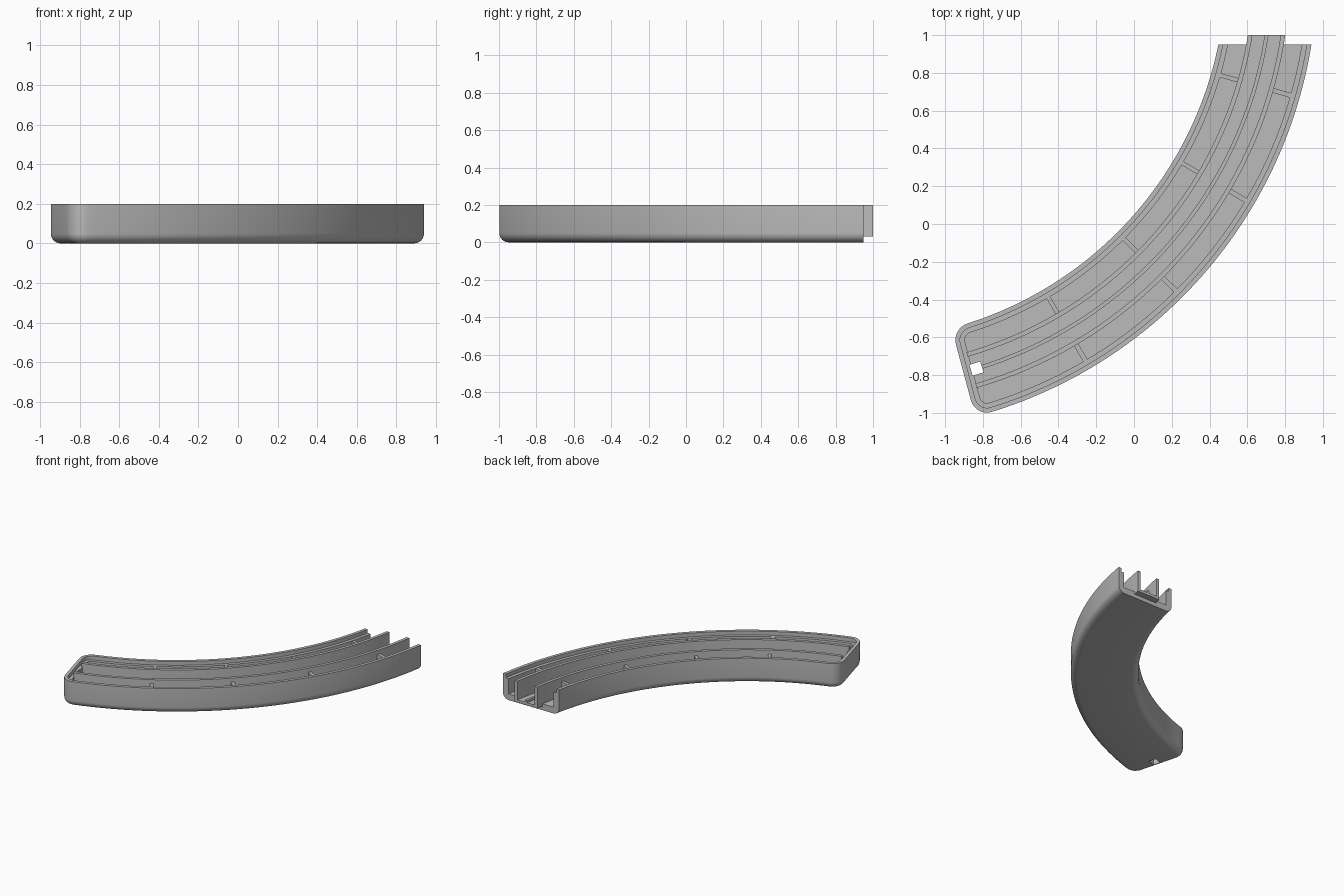
import bpy, bmesh
from math import radians, sin, cos, pi

if "Cube" in bpy.data.objects:
    bpy.data.objects.remove(bpy.data.objects["Cube"], do_unlink=True)

# Bend of the channel: centre, radii, closed end and heights
CX, CY = -1.473, 1.341
R_IN, R_OUT = 1.959, 2.444
R_MID = (R_IN + R_OUT) / 2
A_END, A_OPEN = radians(-75), radians(-5)
TOP, FLOOR, LEDGE = 0.2, 0.05, 0.17
RIM, WALL, FILLET, CORNER = 0.025, 0.05, 0.05, 0.09
CUT_Y = 0.95

grey = bpy.data.materials.new("plastic_grey")
grey.use_nodes = True
grey.diffuse_color = (0.5, 0.5, 0.5, 1)
grey.node_tree.nodes["Principled BSDF"].inputs["Base Color"].default_value = grey.diffuse_color


def bend(s, r):
    """Point at radius r, a distance s along the arc from the closed end."""
    a = A_END + s / r
    return CX + r * cos(a), CY + r * sin(a)


def finish(bm, name, cut_y=None):
    """Trim at the open end, close the cut and make the object."""
    if cut_y is not None:
        geom = bm.verts[:] + bm.edges[:] + bm.faces[:]
        bmesh.ops.bisect_plane(bm, geom=geom, plane_co=(0, cut_y, 0),
                               plane_no=(0, 1, 0), clear_outer=True)
        rim = [e for e in bm.edges if e.is_boundary]
        if rim:
            bmesh.ops.contextual_create(bm, geom=rim)
    bmesh.ops.recalc_face_normals(bm, faces=bm.faces)
    mesh = bpy.data.meshes.new(name)
    bm.to_mesh(mesh)
    bm.free()
    mesh.materials.append(grey)
    ob = bpy.data.objects.new(name, mesh)
    bpy.context.collection.objects.link(ob)
    return ob


def smooth(ob):
    bpy.ops.object.select_all(action='DESELECT')
    ob.select_set(True)
    bpy.context.view_layer.objects.active = ob
    bpy.ops.object.shade_smooth_by_angle(angle=radians(30))


def outline(inset, n=56, k=8):
    """U-shaped plan outline with rounded corners, moved inwards by inset."""
    rc = max(CORNER - inset, 0.01)
    lo, hi = R_IN + inset, R_OUT - inset
    start = inset + rc
    halves = []
    for r, side in ((lo, 1), (hi, -1)):
        length = (A_OPEN - A_END) * r
        half = [bend(length + (start - length) * i / n, r) for i in range(n)]
        for i in range(k + 1):
            t = pi / 2 * i / k
            half.append(bend(start - rc * sin(t), r + side * rc * (1 - cos(t))))
        halves.append(half)
    return halves[0] + halves[1][::-1]


def build_tray():
    bm = bmesh.new()
    # Rounded underside, wall, rim, ledge and floor, as (inset, height)
    section = [(FILLET * (1 - sin(t)), FILLET * (1 - cos(t)))
               for t in (pi / 2 * i / 6 for i in range(7))]
    section += [(0, TOP), (RIM, TOP), (RIM, LEDGE), (WALL, LEDGE), (WALL, FLOOR)]
    loops = [[bm.verts.new((x, y, z)) for x, y in outline(d)] for d, z in section]
    for a, b in zip(loops, loops[1:]):
        for i in range(len(a) - 1):
            bm.faces.new((a[i], a[i + 1], b[i + 1], b[i]))
    # Bottom and floor, spanned between matching sides
    for loop in (loops[0], loops[-1]):
        m = len(loop)
        for i in range(m // 2 - 1):
            bm.faces.new((loop[i], loop[i + 1], loop[m - 2 - i], loop[m - 1 - i]))
    return finish(bm, "tray", CUT_Y)


def arc_block(name, r0, r1, s0, s1, z0, z1, n=1, cut_y=None):
    """Curved bar; s0 and s1 are distances along the middle radius."""
    bm = bmesh.new()
    rings = []
    for i in range(n + 1):
        s = s0 + (s1 - s0) * i / n
        ring = []
        for r, z in ((r0, z0), (r1, z0), (r1, z1), (r0, z1)):
            x, y = bend(s * r / R_MID, r)
            ring.append(bm.verts.new((x, y, z)))
        rings.append(ring)
    for a, b in zip(rings, rings[1:]):
        for j in range(4):
            bm.faces.new((a[j], a[j - 1], b[j - 1], b[j]))
    bm.faces.new(rings[0])
    bm.faces.new(rings[-1])
    return finish(bm, name, cut_y)


# Tray with a locking hole through the closed end
tray = build_tray()
cutter = arc_block("hole_cutter", R_MID - 0.03, R_MID + 0.03, 0.042, 0.102, -0.1, 0.4)
cutter.hide_render = True
cut = tray.modifiers.new("hole", 'BOOLEAN')
cut.operation = 'DIFFERENCE'
cut.solver = 'EXACT'
cut.object = cutter
bpy.context.view_layer.objects.active = tray
bpy.ops.object.modifier_apply(modifier=cut.name)
bpy.data.objects.remove(cutter, do_unlink=True)
smooth(tray)

# Tall ribs that run past the open end
LENGTH = (A_OPEN + radians(3) - A_END) * R_MID
RIB_OUT, RIB_T = 0.098, 0.024
BASE = FLOOR - 0.01
for name, r in (("inner_rib", R_MID - RIB_OUT), ("outer_rib", R_MID + RIB_OUT - RIB_T)):
    smooth(arc_block(name, r, r + RIB_T, WALL - 0.005, LENGTH, BASE - 0.01, TOP, 56, 1.0))

# Low ridge along the middle of the channel
smooth(arc_block("middle_ridge", R_MID - 0.01, R_MID + 0.01, 0.102, LENGTH,
                 BASE, FLOOR + 0.02, 56, 1.0))

# Floor of the projecting tongue
smooth(arc_block("tongue_floor", R_MID - RIB_OUT, R_MID + RIB_OUT,
                 LENGTH - 0.45, LENGTH, 0.03, FLOOR + 0.001, 12, 1.0))

# Cross dividers between the walls and the ribs
for i in range(4):
    s = (radians(-59.5 + 14.5 * i) - A_END) * R_MID
    for side, r0, r1 in (("inner", R_IN + WALL - 0.005, R_MID - RIB_OUT + 0.005),
                         ("outer", R_MID + RIB_OUT - 0.005, R_OUT - WALL + 0.005)):
        arc_block(f"{side}_divider_{i + 1}", r0, r1, s - 0.012, s + 0.012, BASE, LEDGE - 0.002)
